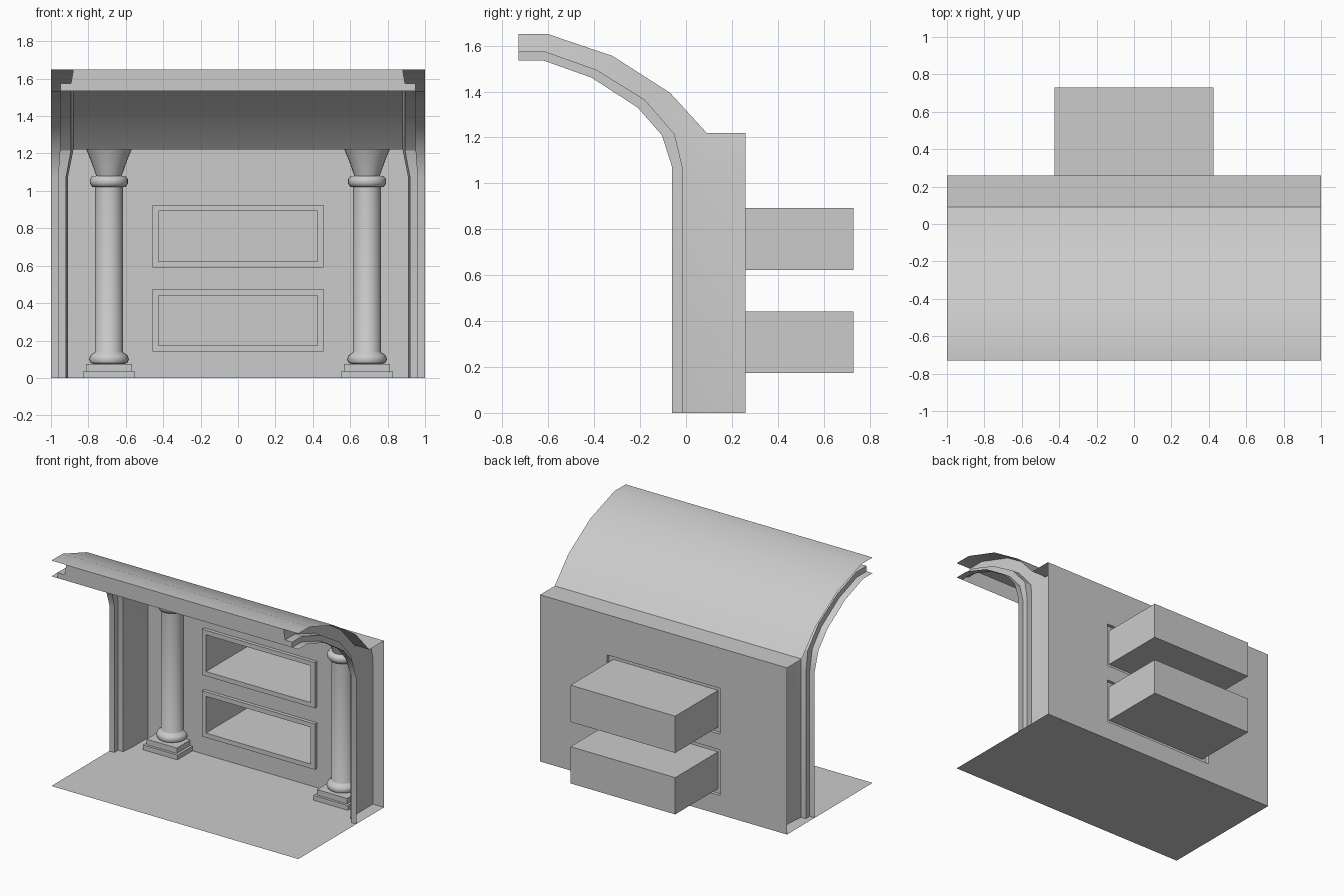
import bpy, bmesh, math

cube = bpy.data.objects.get("Cube")
if cube:
    bpy.data.objects.remove(cube, do_unlink=True)

stone = bpy.data.materials.new("light_grey_stone")
stone.use_nodes = True
GREY = (0.6, 0.6, 0.6, 1)
stone.diffuse_color = GREY
bsdf = stone.node_tree.nodes["Principled BSDF"]
bsdf.inputs["Base Color"].default_value = GREY
bsdf.inputs["Roughness"].default_value = 0.8

BACK, FRONT, EAVE = 0.26, -0.73, 1.22


def finish(name, bm, angle=35):
    bmesh.ops.remove_doubles(bm, verts=bm.verts, dist=0.0005)
    me = bpy.data.meshes.new(name)
    bm.to_mesh(me)
    bm.free()
    me.materials.append(stone)
    ob = bpy.data.objects.new(name, me)
    bpy.context.scene.collection.objects.link(ob)
    bpy.ops.object.select_all(action='DESELECT')
    ob.select_set(True)
    bpy.context.view_layer.objects.active = ob
    bpy.ops.object.shade_smooth_by_angle(angle=math.radians(angle))
    return ob


def loft(bm, rows, closed=False, cap_ends=()):
    """Skin a list of equally long point rows."""
    grid = [[bm.verts.new(p) for p in row] for row in rows]
    n = len(rows[0])
    for a, b in zip(grid, grid[1:]):
        for i in range(n if closed else n - 1):
            j = (i + 1) % n
            bm.faces.new((a[i], a[j], b[j], b[i]))
    for end in cap_ends:
        bm.faces.new(grid[end])


# Curves of the cove as (y, z), from the floor up to the front edge
outer = [(0.09, 0), (0.09, 1.07), (0.09, EAVE), (-0.07, 1.395),
         (-0.32, 1.555), (-0.6, 1.65), (FRONT, 1.65)]
step = [(-0.015, 0), (-0.015, 1.07), (-0.05, 1.215), (-0.18, 1.365),
        (-0.39, 1.495), (-0.615, 1.575), (FRONT, 1.575)]
inner = [(-0.06, 0), (-0.06, 1.07), (-0.105, 1.21), (-0.21, 1.33),
         (-0.41, 1.46), (-0.62, 1.535), (FRONT, 1.535)]

# Floor
bm = bmesh.new()
loft(bm, [[(x, y, 0) for x in (-1, 1)] for y in (FRONT, BACK)])
finish("floor", bm)

# Curved roof
bm = bmesh.new()
loft(bm, [[(x, y, z) for x in (-1, 1)] for y, z in [(BACK, EAVE)] + outer[2:]])
finish("curved_roof", bm)

# Back wall with two openings
NICHES = [(0.14, 0.475), (0.59, 0.925)]
HALF = 0.457
xs = [-1, -HALF, HALF, 1]
zs = [0] + [z for pair in NICHES for z in pair] + [EAVE]
bm = bmesh.new()
for i in range(3):
    for k in range(5):
        if i == 1 and k in (1, 3):
            continue
        loft(bm, [[(x, BACK, z) for x in xs[i:i + 2]] for z in zs[k:k + 2]])
finish("back_wall", bm)


# Framed niches with deep boxes behind the wall
def rect(y, lo, hi, inset):
    w = HALF - inset
    return [(-w, y, lo + inset), (w, y, lo + inset),
            (w, y, hi - inset), (-w, y, hi - inset)]


for label, (lo, hi) in zip(("lower", "upper"), NICHES):
    bm = bmesh.new()
    loft(bm, [rect(BACK, lo, hi, 0), rect(0.235, lo, hi, 0),
              rect(0.235, lo, hi, 0.033), rect(0.73, lo, hi, 0.033)],
         closed=True, cap_ends=(-1,))
    finish(label + "_niche", bm)

# Stepped side arches, each with a flat return to the back wall
for side, s in (("left", 1), ("right", -1)):
    bm = bmesh.new()
    rows = []
    for i, (o, m, n) in enumerate(zip(outer, step, inner)):
        wide, mid, edge = (0.91, 0.92, 0.96) if i < 2 else (0.88, 0.893, 0.95)
        rows.append([(s * wide, *o), (s * mid, *m), (s * edge, *m),
                     (s * edge, *n), (s, *n)])
    loft(bm, rows)
    loft(bm, [[(row[0][0], BACK, row[0][2]), row[0]] for row in rows[:3]])
    finish(side + "_arch", bm, 25)

# Front fascia filling the space between the arches
bm = bmesh.new()
loft(bm, [[(-x, FRONT, z), (x, FRONT, z)]
          for x, z in ((0.95, 1.535), (0.95, 1.575), (0.893, 1.575), (0.88, 1.65))])
finish("front_fascia", bm)

# Half columns set against the wall
COL_X, COL_Y = 0.69, 0.225
profile = [(0.08, 0.075), (0.098, 0.08), (0.107, 0.1), (0.098, 0.122),
           (0.078, 0.135), (0.075, 0.14), (0.075, 1.02), (0.09, 1.022),
           (0.102, 1.04), (0.102, 1.062), (0.09, 1.078), (0.068, 1.08),
           (0.085, 1.13), (0.102, 1.175), (0.121, EAVE)]
SIDES = 24


def trim_behind_wall(bm):
    bmesh.ops.bisect_plane(bm, geom=bm.verts[:] + bm.edges[:] + bm.faces[:],
                           plane_co=(0, BACK - 0.002, 0), plane_no=(0, 1, 0),
                           clear_outer=True)


for side, s in (("left", 1), ("right", -1)):
    bm = bmesh.new()
    loft(bm, [[(s * COL_X + r * math.cos(math.tau * k / SIDES),
                COL_Y + r * math.sin(math.tau * k / SIDES), z)
               for k in range(SIDES)] for r, z in profile], closed=True)
    trim_behind_wall(bm)
    finish(side + "_column", bm, 50)

    # Two stacked square plinths
    bm = bmesh.new()
    for half, lo, hi in ((0.14, 0, 0.035), (0.122, 0.035, 0.075)):
        loft(bm, [[(s * COL_X + a * half, COL_Y + b * half, z)
                   for a, b in ((-1, -1), (1, -1), (1, 1), (-1, 1))]
                  for z in (lo, hi)], closed=True, cap_ends=(-1,))
    trim_behind_wall(bm)
    finish(side + "_plinth", bm)
